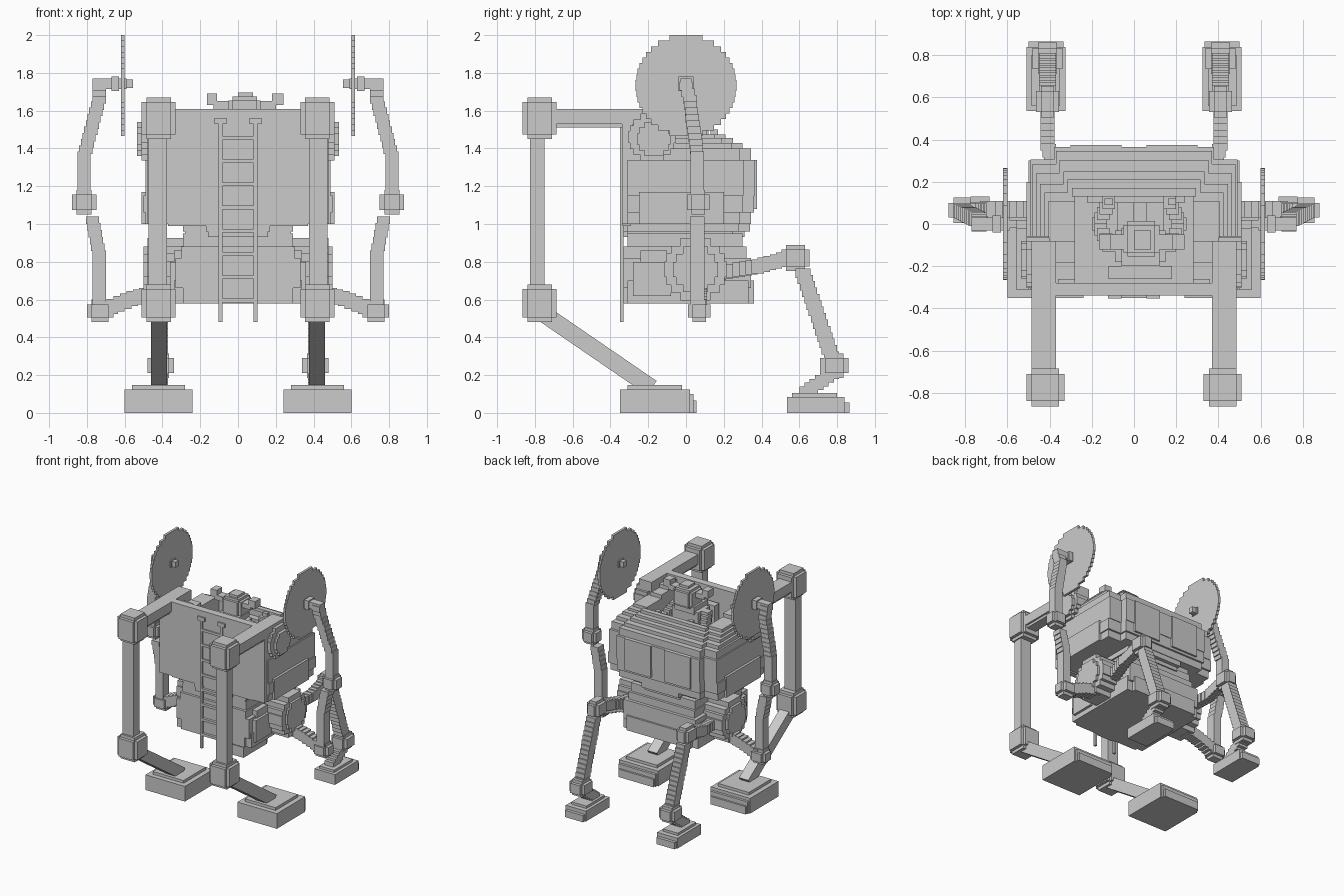
import bpy, bmesh, math
from mathutils import Vector


def build(name, boxes, mirror=False):
    """One object from boxes given as (x0, x1, y0, y1, z0, z1)."""
    bm = bmesh.new()
    for sx in ((1, -1) if mirror else (1,)):
        for x0, x1, y0, y1, z0, z1 in boxes:
            r = bmesh.ops.create_cube(bm, size=1)
            for v in r["verts"]:
                v.co = Vector((sx * ((x0 + x1) / 2 + sx * v.co.x * (x1 - x0)),
                               (y0 + y1) / 2 + v.co.y * (y1 - y0),
                               (z0 + z1) / 2 + v.co.z * (z1 - z0)))
    me = bpy.data.meshes.new(name)
    bm.to_mesh(me)
    bm.free()
    ob = bpy.data.objects.new(name, me)
    bpy.context.collection.objects.link(ob)
    return ob


def limb(pts, size, step=0.035):
    """Stepped chain of blocks along a path."""
    out = []
    for a, b in zip(pts, pts[1:]):
        a, b = Vector(a), Vector(b)
        n = max(2, round((b - a).length / step))
        for i in range(n + 1):
            c = a.lerp(b, i / n)
            out.append(tuple(k for j in range(3) for k in (c[j] - size[j] / 2, c[j] + size[j] / 2)))
    return out


def knob(x, y, z, rx, ry, rz, c=0.025):
    """Block joint with stepped corners."""
    return [(x - rx + a, x + rx - a, y - ry + b, y + ry - b, z - rz + d, z + rz - d)
            for a, b, d in ((0, c, c), (c, 0, c), (c, c, 0))]


def stepped_disc(x0, x1, y, z, r, n):
    """Stepped round plate facing sideways."""
    out = []
    for i in range(n):
        lo, hi = -r + 2 * r * i / n, -r + 2 * r * (i + 1) / n
        h = math.sqrt(r * r - ((lo + hi) / 2) ** 2)
        out.append((x0, x1, y - h, y + h, z + lo, z + hi))
    return out


# Upper hull: solid base, then stepped rings around the cockpit well
hull = []
for z0, z1, X, Y in ((0.93, 0.96, 0.28, 0.31), (0.96, 1.0, 0.29, 0.34), (1.0, 1.06, 0.49, 0.345),
                     (1.06, 1.15, 0.50, 0.36)):
    hull += [(-X, X, -0.31, Y - 0.06, z0, z1), (-X + 0.12, X - 0.12, -0.33, Y, z0, z1)]
for z0, z1, X, Y in ((1.15, 1.34, 0.49, 0.365), (1.34, 1.40, 0.48, 0.345), (1.40, 1.43, 0.465, 0.30),
                     (1.43, 1.455, 0.445, 0.25), (1.455, 1.475, 0.425, 0.21), (1.475, 1.50, 0.405, 0.17),
                     (1.50, 1.53, 0.385, -0.02), (1.53, 1.56, 0.37, -0.12), (1.56, 1.585, 0.36, -0.20)):
    side = (0.28, X, -0.31, Y - 0.06, z0, z1)
    hull += [side, (-X, -0.28) + side[2:]]
    if Y > 0:
        hull.append((-X + 0.11, X - 0.11, min(0.15, Y - 0.04), Y, z0, z1))
build("upper_hull", hull)
build("hull_side_panels", [(0.48, 0.51, -0.25, 0.2, 1.0, 1.17)], True)
build("hull_back_panels", [(0.06, 0.30, 0.35, 0.375, 1.08, 1.34)], True)

# Front shield plate
build("front_plate", [(-0.48, 0.48, -0.34, -0.28, 1.0, 1.61), (-0.37, 0.37, -0.335, -0.29, 0.99, 1.07)])

# Lower body and waist
build("lower_body", [(-0.29, 0.29, -0.31, 0.30, 0.86, 0.95), (-0.30, 0.30, -0.33, 0.32, 0.80, 0.88),
                     (-0.33, 0.33, -0.33, 0.345, 0.66, 0.82), (-0.34, 0.34, -0.31, 0.33, 0.58, 0.70),
                     (-0.29, 0.29, -0.33, 0.36, 0.58, 0.70)])
build("lower_side_pods", [(0.3, 0.36, -0.28, -0.08, 0.62, 0.80), (0.3, 0.34, -0.24, -0.1, 0.80, 0.86)], True)

# Round hip drums
build("hip_drums", stepped_disc(0.28, 0.48, 0.05, 0.76, 0.165, 8)
      + stepped_disc(0.48, 0.50, 0.05, 0.76, 0.12, 6), True)

# Ladder on the front
ladder = []
for s in (-1, 1):
    ladder += [(s * 0.092 - 0.01, s * 0.092 + 0.01, -0.35, -0.33, 0.48, 1.56),
               (s * 0.092 - 0.032, s * 0.092 + 0.032, -0.352, -0.33, 1.53, 1.562)]
ladder += [(-0.09, 0.09, -0.35, -0.33, 0.585 + 0.123 * i, 0.605 + 0.123 * i) for i in range(8)]
build("ladder", ladder)

# Front legs: shoulder, beam, column, shin, foot
build("front_shoulders", stepped_disc(0.40, 0.51, -0.18, 1.46, 0.125, 8)
      + stepped_disc(0.51, 0.535, -0.17, 1.45, 0.09, 6), True)
build("front_leg_beams", [(0.37, 0.485, -0.72, -0.08, 1.53, 1.61), (0.385, 0.47, -0.72, -0.25, 1.51, 1.53)], True)
build("front_leg_joints", knob(0.42, -0.775, 1.56, 0.09, 0.09, 0.11)
      + knob(0.42, -0.775, 0.58, 0.09, 0.09, 0.10), True)
build("front_leg_columns", [(0.375, 0.475, -0.825, -0.75, 0.62, 1.50)], True)
d = Vector((0, 0.54, -0.37))
shin = build("front_shins", [(0.375, 0.46, -0.35, 0.35, -0.045, 0.045)], True)
shin.location = (0, -0.47, 0.33)
shin.rotation_euler = (math.atan2(d.z, d.y), 0, 0)
build("front_feet", [(0.24, 0.60, -0.35, 0.02, 0, 0.125), (0.26, 0.58, -0.34, 0.055, 0, 0.065),
                     (0.25, 0.59, -0.34, 0.04, 0, 0.10), (0.28, 0.56, -0.31, -0.02, 0.12, 0.148)], True)

# Rear legs: thigh, knee, shin, ankle, foot
build("rear_thighs", limb([(0.36, 0.18, 0.74), (0.41, 0.38, 0.775), (0.41, 0.54, 0.82)], (0.065, 0.065, 0.075)), True)
build("rear_knees", knob(0.41, 0.58, 0.82, 0.055, 0.075, 0.07), True)
build("rear_shins", limb([(0.41, 0.62, 0.74), (0.41, 0.77, 0.30)], (0.08, 0.08, 0.05)), True)
build("rear_ankles", knob(0.41, 0.785, 0.25, 0.07, 0.075, 0.065), True)
build("rear_foot_links", limb([(0.41, 0.76, 0.20), (0.41, 0.65, 0.12)], (0.08, 0.10, 0.04)), True)
build("rear_feet", [(0.325, 0.51, 0.535, 0.84, 0, 0.085), (0.335, 0.50, 0.54, 0.865, 0, 0.055),
                    (0.35, 0.485, 0.56, 0.80, 0.08, 0.105)], True)

# Side arms carrying the round shields
build("arm_links", limb([(0.46, 0.07, 0.63), (0.56, 0.07, 0.605), (0.70, 0.07, 0.55)], (0.06, 0.08, 0.08)), True)
build("arm_lower_joints", knob(0.73, 0.07, 0.54, 0.07, 0.06, 0.06), True)
build("lower_arms", limb([(0.735, 0.06, 0.58), (0.735, 0.06, 0.84), (0.77, 0.06, 1.02)], (0.07, 0.075, 0.04)), True)
build("arm_elbows", knob(0.815, 0.065, 1.115, 0.065, 0.06, 0.065), True)
build("upper_arms", limb([(0.815, 0.06, 1.15), (0.815, 0.06, 1.36), (0.735, 0.02, 1.66), (0.735, 0.0, 1.73)],
                         (0.07, 0.07, 0.045)), True)
build("shield_axles", [(0.59, 0.77, -0.03, 0.03, 1.715, 1.77), (0.63, 0.67, -0.04, 0.04, 1.705, 1.78),
                       (0.555, 0.60, -0.02, 0.02, 1.72, 1.765)], True)
build("round_shields", stepped_disc(0.60, 0.62, 0.0, 1.733, 0.267, 18), True)

# Cockpit seat, driver and controls
build("seat", [(-0.14, 0.20, -0.10, 0.10, 1.15, 1.24), (-0.12, 0.18, -0.26, -0.20, 1.15, 1.50)])
build("driver_body", [(-0.09, 0.15, -0.18, -0.03, 1.24, 1.50), (-0.06, 0.12, -0.2, -0.02, 1.48, 1.54),
                      (-0.08, 0.0, -0.05, 0.13, 1.22, 1.30), (0.06, 0.14, -0.05, 0.13, 1.22, 1.30)])
build("driver_head", knob(0.035, -0.07, 1.60, 0.085, 0.085, 0.075, 0.02)
      + [(0.0, 0.08, -0.12, -0.03, 1.66, 1.695), (-0.13, 0.2, -0.12, -0.05, 1.61, 1.65)])
build("driver_arms", limb([(-0.12, -0.10, 1.47), (-0.17, 0.0, 1.38), (-0.12, 0.10, 1.44)], (0.06, 0.06, 0.06))
      + limb([(0.17, -0.10, 1.47), (0.22, 0.0, 1.38), (0.17, 0.10, 1.44)], (0.06, 0.06, 0.06)))
build("headset", [(-0.165, -0.11, -0.12, -0.05, 1.63, 1.69), (0.18, 0.24, -0.12, -0.05, 1.63, 1.69)])
build("control_panel", [(-0.22, 0.24, 0.10, 0.16, 1.15, 1.42), (-0.14, -0.1, 0.09, 0.12, 1.4, 1.5),
                        (0.16, 0.2, 0.09, 0.12, 1.4, 1.5)])
